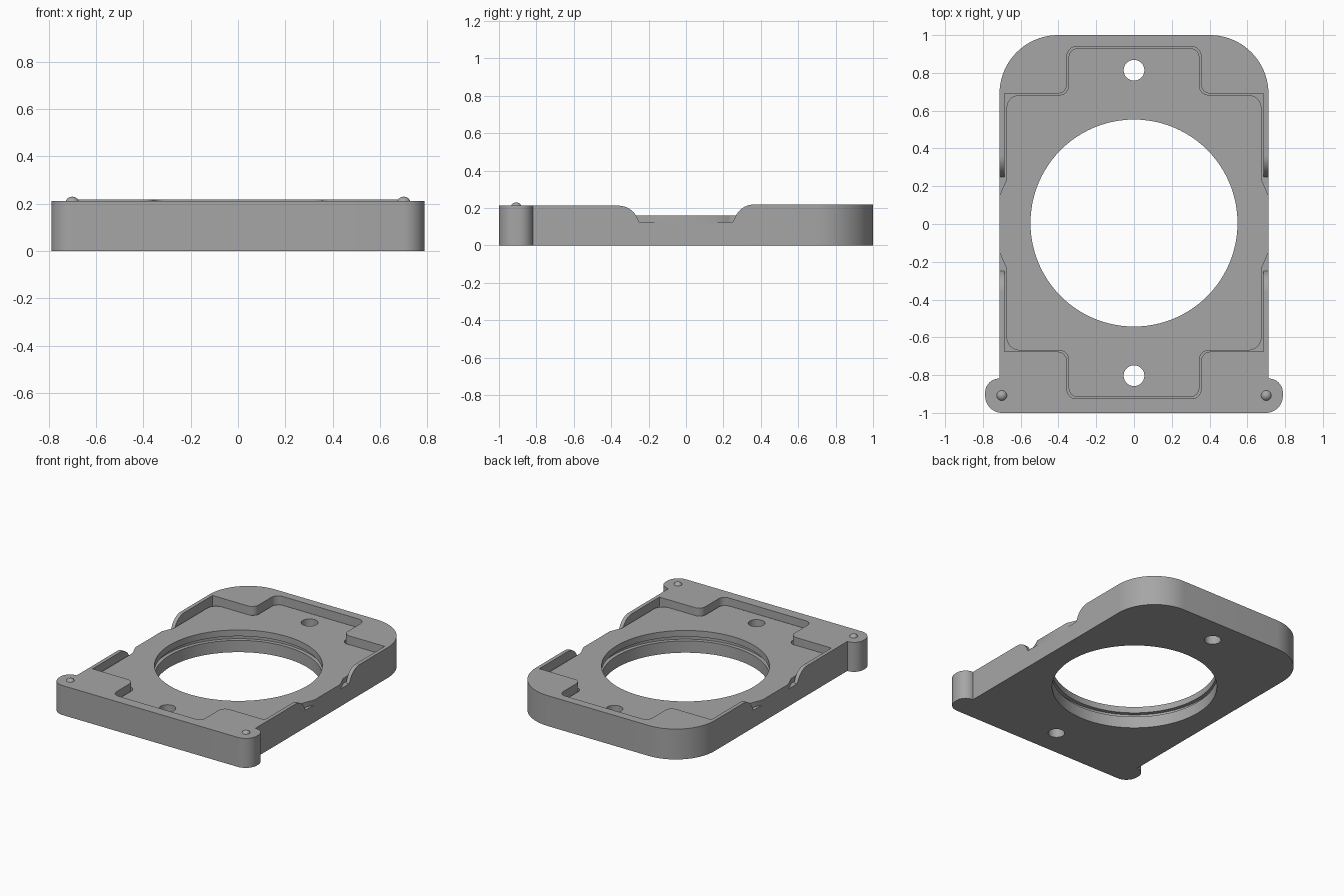
import bpy, bmesh, math
from mathutils import Vector

cube = bpy.data.objects.get("Cube")
if cube:
    bpy.data.objects.remove(cube, do_unlink=True)

grey = bpy.data.materials.new("plain grey")
grey.use_nodes = True
colour = (0.38, 0.38, 0.38, 1)
grey.diffuse_color = colour
grey.node_tree.nodes["Principled BSDF"].inputs["Base Color"].default_value = colour


def rounded(corners, steps=10):
    """Outline from (a, b, radius) corners, with each corner filleted."""
    out = []
    n = len(corners)
    for i, (a, b, r) in enumerate(corners):
        p = Vector((a, b))
        if r == 0:
            out.append(p)
            continue
        u = (Vector(corners[i - 1][:2]) - p).normalized()
        v = (Vector(corners[(i + 1) % n][:2]) - p).normalized()
        half = u.angle(v) / 2
        centre = p + (u + v).normalized() * (r / math.sin(half))
        start = p + u * (r / math.tan(half)) - centre
        end = p + v * (r / math.tan(half)) - centre
        sweep = math.pi - 2 * half
        for k in range(steps + 1):
            t = k / steps
            out.append(centre + (start * math.sin((1 - t) * sweep)
                                 + end * math.sin(t * sweep)) / math.sin(sweep))
    return out


def circle(y, r, n):
    return [Vector((r * math.cos(math.tau * k / n), y + r * math.sin(math.tau * k / n)))
            for k in range(n)]


def prism(name, outline, low, high, along_x=False):
    """Extrude an outline along z, or a y-z profile along x."""
    bm = bmesh.new()
    place = (lambda p: (low, p.x, p.y)) if along_x else (lambda p: (p.x, p.y, low))
    face = bm.faces.new([bm.verts.new(place(p)) for p in outline])
    ext = bmesh.ops.extrude_face_region(bm, geom=[face])
    move = Vector((high - low, 0, 0)) if along_x else Vector((0, 0, high - low))
    bmesh.ops.translate(bm, vec=move,
                        verts=[g for g in ext["geom"] if isinstance(g, bmesh.types.BMVert)])
    bmesh.ops.recalc_face_normals(bm, faces=bm.faces)
    mesh = bpy.data.meshes.new(name)
    bm.to_mesh(mesh)
    bm.free()
    mesh.materials.append(grey)
    obj = bpy.data.objects.new(name, mesh)
    bpy.context.collection.objects.link(obj)
    return obj


def combine(target, other, operation):
    mod = target.modifiers.new(operation.lower(), "BOOLEAN")
    mod.operation = operation
    mod.solver = "EXACT"
    mod.object = other
    bpy.context.view_layer.objects.active = target
    bpy.ops.object.modifier_apply(modifier=mod.name)
    bpy.data.objects.remove(other, do_unlink=True)


def mirrored(half):
    """Complete a right-hand outline with its mirror image across x = 0."""
    return half + [(-a, b, r) for a, b, r in reversed(half)]


def cross(side, shoulder, tab, tip, corner, bulge=()):
    """Half outline of the cross-shaped recess, running front to back."""
    mid = 0.007
    front = [(tab, mid - tip, 0.05), (tab, mid - shoulder, 0.05), (side, mid - shoulder, corner)]
    back = [(a, 2 * mid - b, r) for a, b, r in reversed(front)]
    return mirrored(front + list(bulge) + back)


# Outer body with rounded back corners and front ears
edge, ear, ledge = 0.712, 0.788, 0.125
body = prism("frame_body", rounded(mirrored([
    (ear, -1, 0.09), (ear, -0.818, 0.075), (edge, -0.818, 0), (edge, 1, 0.31)]), 20), 0, 0.25)

# Cross-shaped recess
combine(body, prism("recess_cutter", rounded(cross(0.685, 0.683, 0.355, 0.932, 0)),
                    ledge, 0.4), "DIFFERENCE")

# Top trim and side finger notch
front_top, back_top = 0.2125, 0.219
notch = [(-0.25, ledge, 0), (0.25, ledge, 0), (0.295, back_top, 0.11), (1.2, back_top, 0),
         (1.2, 0.4, 0), (-1.2, 0.4, 0), (-1.2, front_top, 0), (-0.292, front_top, 0.11)]
combine(body, prism("notch_cutter", rounded(notch), -1, 1, True), "DIFFERENCE")

# Raised floor that reaches the outer edge at the notch
bulge = [(0.675, -0.235, 0.05), (edge, -0.15, 0), (edge, 0.15, 0), (0.675, 0.235, 0.05)]
combine(body, prism("floor_plate", rounded(cross(0.675, 0.676, 0.346, 0.924, 0.07, bulge)),
                    0.1, 0.16), "UNION")

# Central opening with inner groove, and two screw holes
combine(body, prism("opening_cutter", circle(0.005, 0.548, 96), -1, 1), "DIFFERENCE")
combine(body, prism("groove_cutter", circle(0.005, 0.575, 96), 0.085, 0.115), "DIFFERENCE")
for y in (-0.803, 0.814):
    combine(body, prism("screw_hole_cutter", circle(y, 0.055, 32), -1, 1), "DIFFERENCE")

# Small domed pegs on the ears
parts = [body]
for side, x in (("left", 0.7), ("right", -0.7)):
    bpy.ops.mesh.primitive_uv_sphere_add(segments=24, ring_count=12, radius=0.03,
                                         location=(x, -0.908, 0.2))
    peg = bpy.context.object
    peg.name = side + "_peg"
    peg.data.materials.append(grey)
    parts.append(peg)

bpy.ops.object.select_all(action="DESELECT")
for part in parts:
    part.select_set(True)
bpy.context.view_layer.objects.active = body
bpy.ops.object.shade_smooth_by_angle(angle=math.radians(30))
